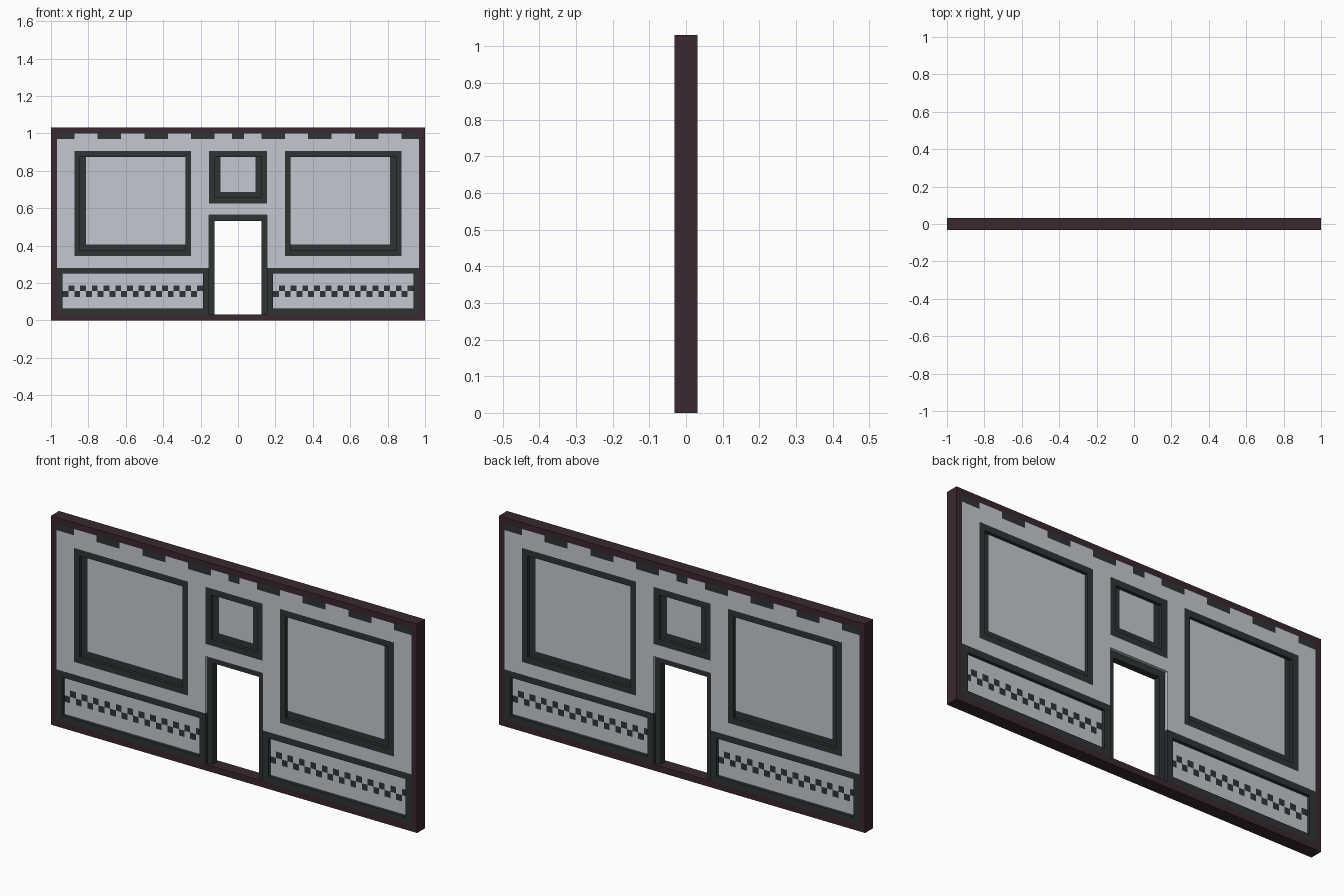
import bpy, bmesh, math
from mathutils import Matrix

if "Cube" in bpy.data.objects:
    bpy.data.objects.remove(bpy.data.objects["Cube"])

U = 1 / 32          # module: the facade is 64 x 33 modules, 2 deep
FULL, RECESS = 1.0, 0.5
cells = {}          # (column, row) -> (part, half depth)

COLORS = {
    "dark": (0.028, 0.033, 0.036, 1),
    "border": (0.042, 0.021, 0.030, 1),
    "pale": (0.55, 0.58, 0.63, 1),
}
PART_COLOR = {"outer_border": "border", "wall": "pale",
              "window_pane": "pale", "lower_panel": "pale"}


def paint(part, x0, x1, z0, z1, depth=FULL, mirror=False):
    """Assign a rectangle of modules to a part, optionally on both sides."""
    for z in range(z0, z1):
        for x in range(x0, x1):
            cells[x, z] = (part, depth)
            if mirror:
                cells[-1 - x, z] = (part, depth)


# Border and wall
paint("outer_border", -32, 32, 0, 33)
paint("wall", -31, 31, 1, 32)

# Row of blocks under the top border
paint("top_blocks", -1, 1, 31, 32)
for x0, x1 in ((4, 8), (12, 16), (20, 24), (28, 31)):
    paint("top_blocks", x0, x1, 31, 32, mirror=True)

# Large side windows: raised rim, recessed inner bar, pane
paint("window_rim", 8, 28, 11, 29, mirror=True)
paint("window_inner_bar", 9, 27, 12, 28, RECESS, True)
paint("window_pane", 9, 26, 13, 28, RECESS, True)

# Small window over the door
paint("window_rim", -5, 5, 20, 29)
paint("window_inner_bar", -4, 4, 21, 28, RECESS)
paint("window_pane", -3, 3, 22, 28, RECESS)

# Lower panels with a checkered strip
paint("panel_rim", 5, 31, 1, 9, mirror=True)
paint("lower_panel", 6, 30, 2, 8, RECESS, True)
for start in (-30, 6):
    for i in range(24):
        row = 4 + i % 2
        paint("checker_strip", start + i, start + i + 1, row, row + 1, RECESS)

# Recessed door frame around an open doorway
paint("door_frame", -5, 5, 1, 18, RECESS)
for z in range(1, 17):
    for x in range(-4, 4):
        del cells[x, z]


def depth_at(x, z):
    return cells.get((x, z), ("", 0.0))[1]


def build(part):
    """Front faces plus step walls, then a half-turn copy for the back."""
    bm = bmesh.new()

    def quad(pts):
        bm.faces.new([bm.verts.new((x * U, y * U, z * U)) for x, y, z in pts])

    for (x, z), (name, d) in cells.items():
        if name != part:
            continue
        X, Z = x + 1, z + 1
        quad([(x, -d, z), (X, -d, z), (X, -d, Z), (x, -d, Z)])
        edges = (((-1, 0), (x, Z), (x, z)), ((1, 0), (X, z), (X, Z)),
                 ((0, -1), (x, z), (X, z)), ((0, 1), (X, Z), (x, Z)))
        for (dx, dz), a, b in edges:
            n = depth_at(x + dx, z + dz)
            if n < d:
                quad([(a[0], -d, a[1]), (a[0], -n, a[1]),
                      (b[0], -n, b[1]), (b[0], -d, b[1])])
    copy = bmesh.ops.duplicate(bm, geom=bm.verts[:] + bm.edges[:] + bm.faces[:])
    bmesh.ops.rotate(bm, cent=(0, 0, 0), matrix=Matrix.Rotation(math.pi, 3, 'Z'),
                     verts=[g for g in copy["geom"] if isinstance(g, bmesh.types.BMVert)])
    bmesh.ops.remove_doubles(bm, verts=bm.verts[:], dist=1e-4)
    bmesh.ops.recalc_face_normals(bm, faces=bm.faces[:]) if part == "outer_border" else None
    mesh = bpy.data.meshes.new(part)
    bm.to_mesh(mesh)
    bm.free()
    mesh.materials.append(mats[PART_COLOR.get(part, "dark")])
    bpy.context.collection.objects.link(bpy.data.objects.new(part, mesh))


mats = {}
for key, color in COLORS.items():
    mats[key] = bpy.data.materials.new(key)
    mats[key].diffuse_color = color

for part in sorted({name for name, _ in cells.values()}):
    build(part)

for m in bpy.data.materials:
    if m.users and not m.is_grease_pencil:
        m.use_nodes = True
        m.node_tree.nodes["Principled BSDF"].inputs["Base Color"].default_value = m.diffuse_color
